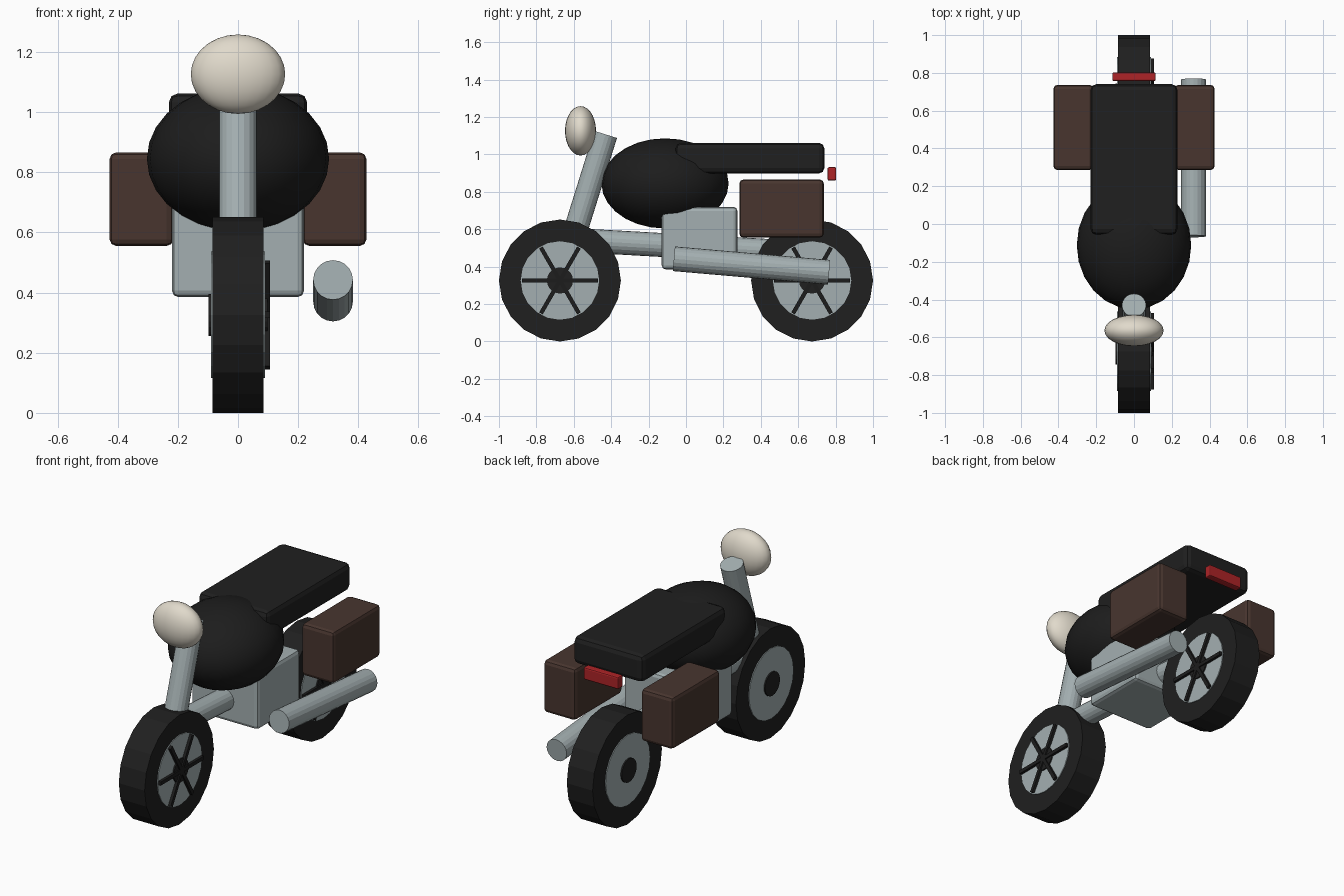
import bpy, math
from mathutils import Vector

if "Cube" in bpy.data.objects:
    bpy.data.objects.remove(bpy.data.objects["Cube"])


def material(name, rgb):
    m = bpy.data.materials.new(name)
    m.diffuse_color = (*rgb, 1)
    m.use_nodes = True
    m.node_tree.nodes["Principled BSDF"].inputs["Base Color"].default_value = m.diffuse_color
    return m


RUBBER = material("rubber_black", (0.014, 0.014, 0.014))
PAINT = material("gloss_black", (0.012, 0.012, 0.012))
STEEL = material("steel_grey", (0.37, 0.43, 0.44))
LEATHER = material("brown_leather", (0.065, 0.036, 0.028))
CREAM = material("cream_lamp", (0.75, 0.70, 0.60))
RED = material("red_lamp", (0.42, 0.017, 0.02))


def finish(name, mat):
    ob = bpy.context.object
    ob.name = name
    ob.data.materials.append(mat)
    return ob


def box(name, mat, lo, hi, bevel=0.0):
    """Box between two corners, with softened edges."""
    lo, hi = Vector(lo), Vector(hi)
    bpy.ops.mesh.primitive_cube_add(size=1, location=(lo + hi) / 2)
    ob = finish(name, mat)
    ob.scale = hi - lo
    bpy.ops.object.transform_apply(location=False, rotation=False, scale=True)
    if bevel:
        mod = ob.modifiers.new("soft_edges", "BEVEL")
        mod.width, mod.segments = bevel, 2
    return ob


def rod(name, mat, a, b, radius, sides=20):
    """Flat-sided cylinder between two points."""
    a, b = Vector(a), Vector(b)
    bpy.ops.mesh.primitive_cylinder_add(vertices=sides, radius=radius,
                                        depth=(b - a).length, location=(a + b) / 2)
    ob = finish(name, mat)
    ob.rotation_euler = (b - a).to_track_quat('Z', 'Y').to_euler()
    return ob


def ellipsoid(name, mat, centre, radii):
    bpy.ops.mesh.primitive_uv_sphere_add(segments=24, ring_count=14, location=centre)
    ob = finish(name, mat)
    ob.scale = radii
    bpy.ops.object.transform_apply(location=False, rotation=False, scale=True)
    bpy.ops.object.shade_smooth()
    return ob


# Wheels: tyre, rim disc, hub, and spoke bars on the right side only
R = 0.326
for end, y in (("front", -0.674), ("rear", 0.674)):
    for part, mat, r, half in (("tyre", RUBBER, R, 0.085),
                               ("rim", STEEL, 0.21, 0.09),
                               ("hub", RUBBER, 0.07, 0.098)):
        rod(f"{end}_{part}", mat, (-half, y, R), (half, y, R), r)
    for i in range(3):
        bar = box(f"{end}_spoke_bar_{i + 1}", PAINT,
                  (0.085, y - 0.203, R - 0.011), (0.106, y + 0.203, R + 0.011))
        bar.rotation_euler.x = math.radians(60 * i)

# Frame, fork, engine and exhaust
rod("front_fork", STEEL, (0, -0.674, R), (0, -0.43, 1.107), 0.064)
rod("frame_bar", STEEL, (0, -0.56, 0.54), (0, 0.60, 0.475), 0.064)
box("engine", STEEL, (-0.22, -0.13, 0.385), (0.22, 0.275, 0.72), 0.022)
rod("exhaust", STEEL, (0.316, -0.065, 0.442), (0.316, 0.765, 0.37), 0.066)

# Tank, seat and luggage
ellipsoid("fuel_tank", PAINT, (0, -0.112, 0.845), (0.303, 0.34, 0.241))
box("seat", RUBBER, (-0.23, -0.056, 0.898), (0.23, 0.74, 1.062), 0.03)
for side, s in (("left", -1), ("right", 1)):
    x0, x1 = sorted((s * 0.215, s * 0.427))
    box(f"{side}_saddlebag", LEATHER, (x0, 0.285, 0.555), (x1, 0.737, 0.866), 0.022)

# Lamps
ellipsoid("headlamp", CREAM, (0, -0.564, 1.126), (0.157, 0.083, 0.132))
box("tail_lamp", RED, (-0.115, 0.757, 0.86), (0.115, 0.803, 0.932), 0.008)
